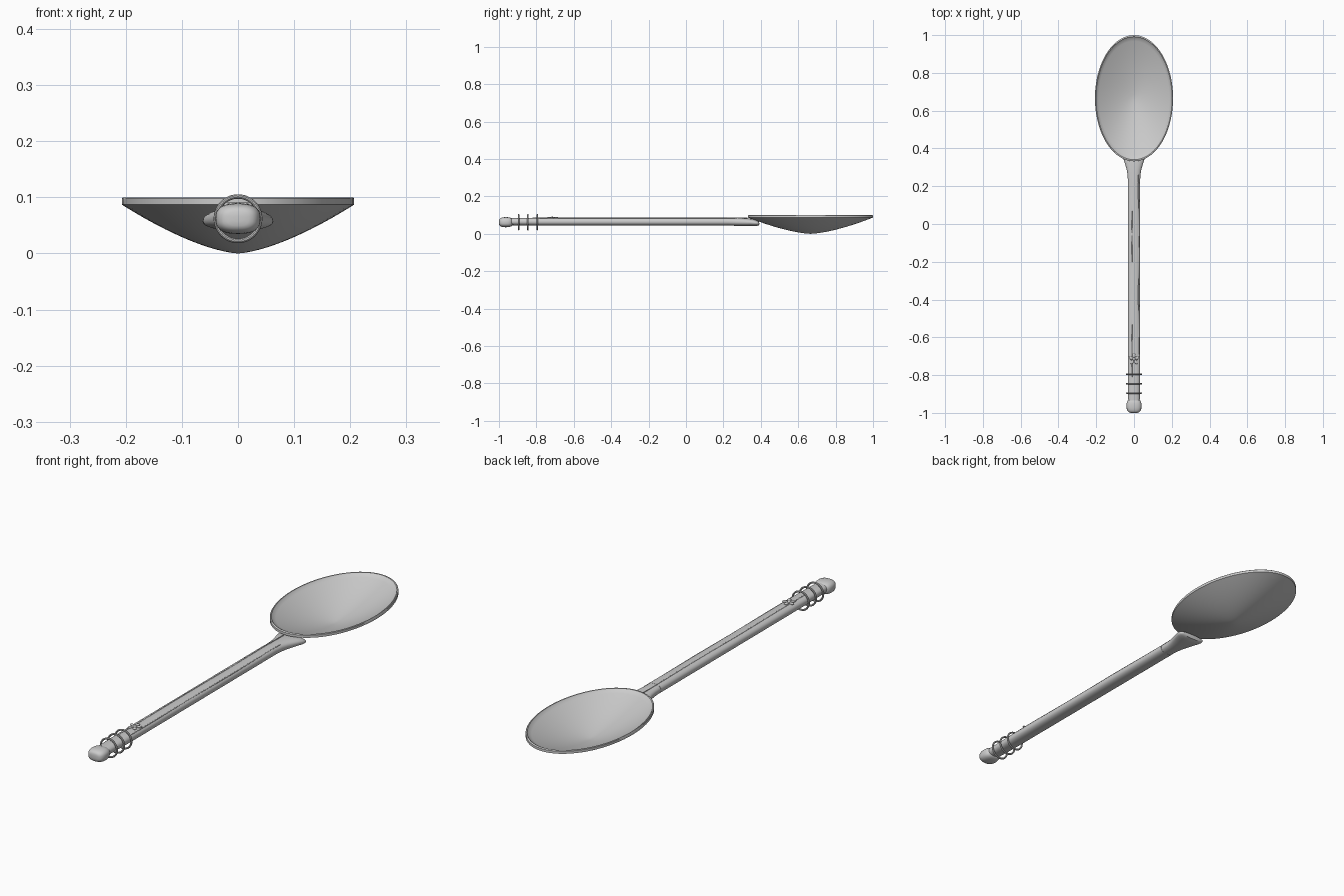
import bpy, bmesh, math
from math import sin, cos, pi

if "Cube" in bpy.data.objects:
    bpy.data.objects.remove(bpy.data.objects["Cube"])


def finish(name, bm):
    bmesh.ops.recalc_face_normals(bm, faces=bm.faces[:])
    me = bpy.data.meshes.new(name)
    bm.to_mesh(me)
    bm.free()
    ob = bpy.data.objects.new(name, me)
    bpy.context.collection.objects.link(ob)
    bpy.ops.object.select_all(action='DESELECT')
    ob.select_set(True)
    bpy.context.view_layer.objects.active = ob
    bpy.ops.object.shade_smooth_by_angle(angle=math.radians(40))
    return ob


def bridge(bm, rings):
    for a, b in zip(rings, rings[1:]):
        n = len(a)
        for i in range(n):
            bm.faces.new((a[i], a[(i + 1) % n], b[(i + 1) % n], b[i]))


def spow(v, e):
    return math.copysign(abs(v) ** e, v)


def loft_y(name, sections, n=32, e=0.85):
    """Rounded tube along y; each section is (y, half width, half height, centre z)."""
    bm = bmesh.new()
    rings = [[bm.verts.new((w * spow(cos(2 * pi * i / n), e), y,
                            z + h * spow(sin(2 * pi * i / n), e)))
              for i in range(n)] for y, w, h, z in sections]
    bridge(bm, rings)
    bm.faces.new(rings[0])
    bm.faces.new(rings[-1])
    return finish(name, bm)


def tube(name, pts, r, cyclic=False):
    cu = bpy.data.curves.new(name, 'CURVE')
    cu.dimensions = '3D'
    cu.bevel_depth = r
    cu.bevel_resolution = 2
    cu.use_fill_caps = True
    sp = cu.splines.new('POLY')
    sp.points.add(len(pts) - 1)
    for p, co in zip(sp.points, pts):
        p.co = (*co, 1)
    sp.use_cyclic_u = cyclic
    ob = bpy.data.objects.new(name, cu)
    bpy.context.collection.objects.link(ob)
    return ob


# Bowl: elliptical dish with a thin upright rim
RX, RY, CY, N = 0.207, 0.334, 0.666, 72
steps = [i / 16 for i in range(1, 17)]
outer = [(r, 0.087 * r ** 1.5) for r in steps]
inner = [(0.965 * r, 0.013 + 0.083 * r ** 1.5) for r in reversed(steps)]
profile = outer + [(1, 0.098), (0.992, 0.1), (0.975, 0.1)] + inner
bm = bmesh.new()
rings = [[bm.verts.new((RX * r * cos(2 * pi * i / N), CY + RY * r * sin(2 * pi * i / N), z))
          for i in range(N)] for r, z in profile]
bridge(bm, rings)
for ring, z in ((rings[0], 0), (rings[-1], 0.013)):
    c = bm.verts.new((0, CY, z))
    for i in range(N):
        bm.faces.new((ring[i], ring[(i + 1) % N], c))
finish("bowl", bm)

# Handle with a flared neck tucked under the bowl
loft_y("handle", [
    (-0.95, 0.030, 0.019, 0.065), (-0.80, 0.033, 0.021, 0.065),
    (-0.3, 0.033, 0.021, 0.065), (0.22, 0.033, 0.021, 0.065)])
loft_y("neck", [
    (0.22, 0.032, 0.0205, 0.065), (0.26, 0.034, 0.021, 0.064),
    (0.29, 0.039, 0.021, 0.063), (0.32, 0.048, 0.021, 0.062),
    (0.345, 0.056, 0.020, 0.061), (0.365, 0.062, 0.0185, 0.059),
    (0.38, 0.063, 0.015, 0.057), (0.389, 0.058, 0.010, 0.055),
    (0.392, 0.050, 0.004, 0.054)])

# Rounded end knob
knob = []
for i in range(15):
    t = -pi / 2 + pi * i / 14
    s = max(cos(t), 0.03) ** 0.5
    knob.append((-0.963 + 0.037 * spow(sin(t), 0.9), 0.040 * s, 0.027 * s, 0.062))
loft_y("end_knob", knob, e=0.75)

# Three wire rings around the handle
for k, y in enumerate((-0.795, -0.845, -0.895)):
    bpy.ops.mesh.primitive_torus_add(
        major_radius=0.0395, minor_radius=0.004, major_segments=48, minor_segments=10,
        location=(0, y, 0.062), rotation=(pi / 2, 0, 0))
    bpy.context.object.name = f"handle_ring_{k + 1}"
    bpy.ops.object.shade_smooth_by_angle()

# Raised grain lines along the top of the handle
for k, (x, y0, y1, z) in enumerate(((-0.011, -0.82, 0.33, 0.0845),
                                    (0.024, -0.78, 0.26, 0.080))):
    tube(f"grain_line_{k + 1}", [(x + 0.001 * sin(i), y0 + (y1 - y0) * i / 12, z)
                                 for i in range(13)], 0.002)

# Small flower carved on the handle: outlined petals and a round centre
FY, FZ = -0.715, 0.087
for k in range(5):
    a = pi / 2 + 2 * pi * k / 5
    px, py = 0.017 * cos(a), FY + 0.019 * sin(a)
    bpy.ops.mesh.primitive_uv_sphere_add(segments=16, ring_count=8, radius=1,
                                         location=(px, py, FZ), rotation=(0, 0, a))
    petal = bpy.context.object
    petal.name = f"flower_petal_{k + 1}"
    petal.scale = (0.012, 0.008, 0.004)
    bpy.ops.object.shade_smooth_by_angle()
bpy.ops.mesh.primitive_uv_sphere_add(segments=16, ring_count=8, radius=1, location=(0, FY, FZ))
bpy.context.object.name = "flower_centre"
bpy.context.object.scale = (0.008, 0.008, 0.005)
bpy.ops.object.shade_smooth_by_angle()
